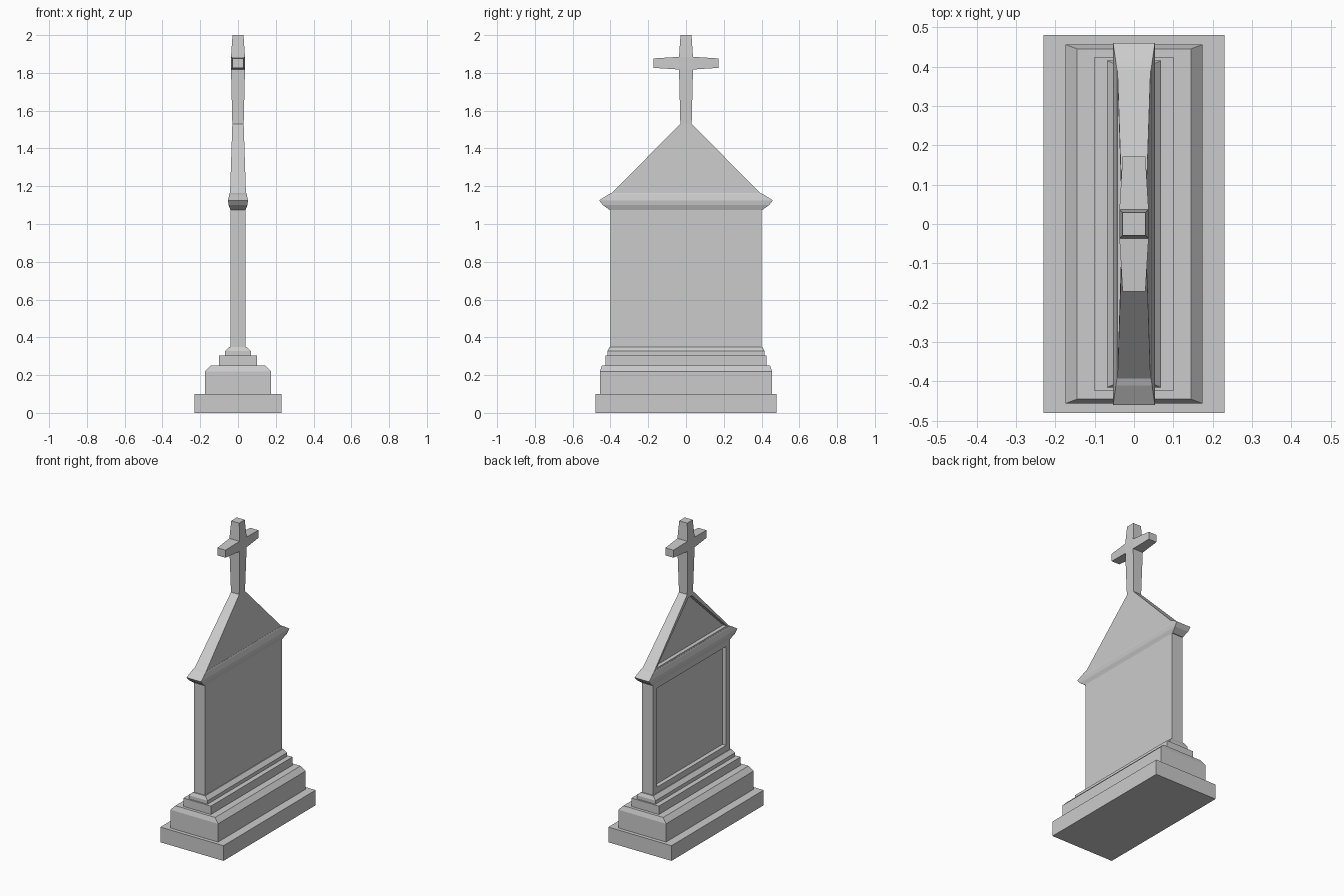
import bpy, bmesh

if "Cube" in bpy.data.objects:
    bpy.data.objects.remove(bpy.data.objects["Cube"])


def finish(name, bm):
    bmesh.ops.recalc_face_normals(bm, faces=bm.faces)
    me = bpy.data.meshes.new(name)
    bm.to_mesh(me)
    bm.free()
    ob = bpy.data.objects.new(name, me)
    bpy.context.collection.objects.link(ob)
    return ob


def stack(bm, rings, axis=2):
    """Skin rectangular sections (half a, half b, position) along z, or along y for axis=1."""
    loops = []
    for a, b, p in rings:
        corners = [(-a, -b), (a, -b), (a, b), (-a, b)]
        loops.append([bm.verts.new((u, v, p) if axis == 2 else (u, p, v)) for u, v in corners])
    for lo, hi in zip(loops, loops[1:]):
        for i in range(4):
            j = (i + 1) % 4
            bm.faces.new((lo[i], lo[j], hi[j], hi[i]))
    bm.faces.new(loops[0])
    bm.faces.new(loops[-1])
    bmesh.ops.recalc_face_normals(bm, faces=bm.faces)


def block(name, rings, rim=0, depth=0):
    """Stacked block; rim > 0 sinks a framed panel into the -x face."""
    bm = bmesh.new()
    stack(bm, rings)
    if rim:
        bm.normal_update()
        face = min(bm.faces, key=lambda f: f.normal.x)
        bmesh.ops.inset_region(bm, faces=[face], thickness=rim)
        bmesh.ops.inset_region(bm, faces=[face], thickness=0.003, depth=-depth)
    return finish(name, bm)


# Stepped base
block("ground_plinth", [(.23, .48, 0), (.23, .48, .10)])
block("chamfered_plinth", [(.174, .456, .10), (.174, .456, .22), (.145, .445, .25)])
block("middle_step", [(.10, .425, .25), (.10, .425, .305)])
block("upper_step", [(.068, .415, .305), (.068, .415, .328), (.045, .405, .35)])

# Tablet with a sunken panel on its -x face
block("tablet", [(.04, .40, .35), (.04, .40, 1.08)], rim=.055, depth=.025)

# Moulded cornice
block("cornice", [(.04, .405, 1.075), (.05, .44, 1.10), (.053, .46, 1.125),
                  (.046, .41, 1.157), (.043, .39, 1.165)])

# Gable with a sunken triangle on its -x face
block("gable", [(.042, .392, 1.165), (.03, .03, 1.53)], rim=.028, depth=.025)

# Cross, thickest where shaft and arms meet
block("cross_shaft", [(.03, .03, 1.53), (.037, .037, 1.818), (.037, .037, 1.885), (.029, .029, 2.0)])
for side, name in ((1, "cross_arm_back"), (-1, "cross_arm_front")):
    bm = bmesh.new()
    stack(bm, [(.037, .0335, side * .037), (.029, .025, side * .172)], axis=1)
    arm = finish(name, bm)
    arm.location.z = 1.8515
